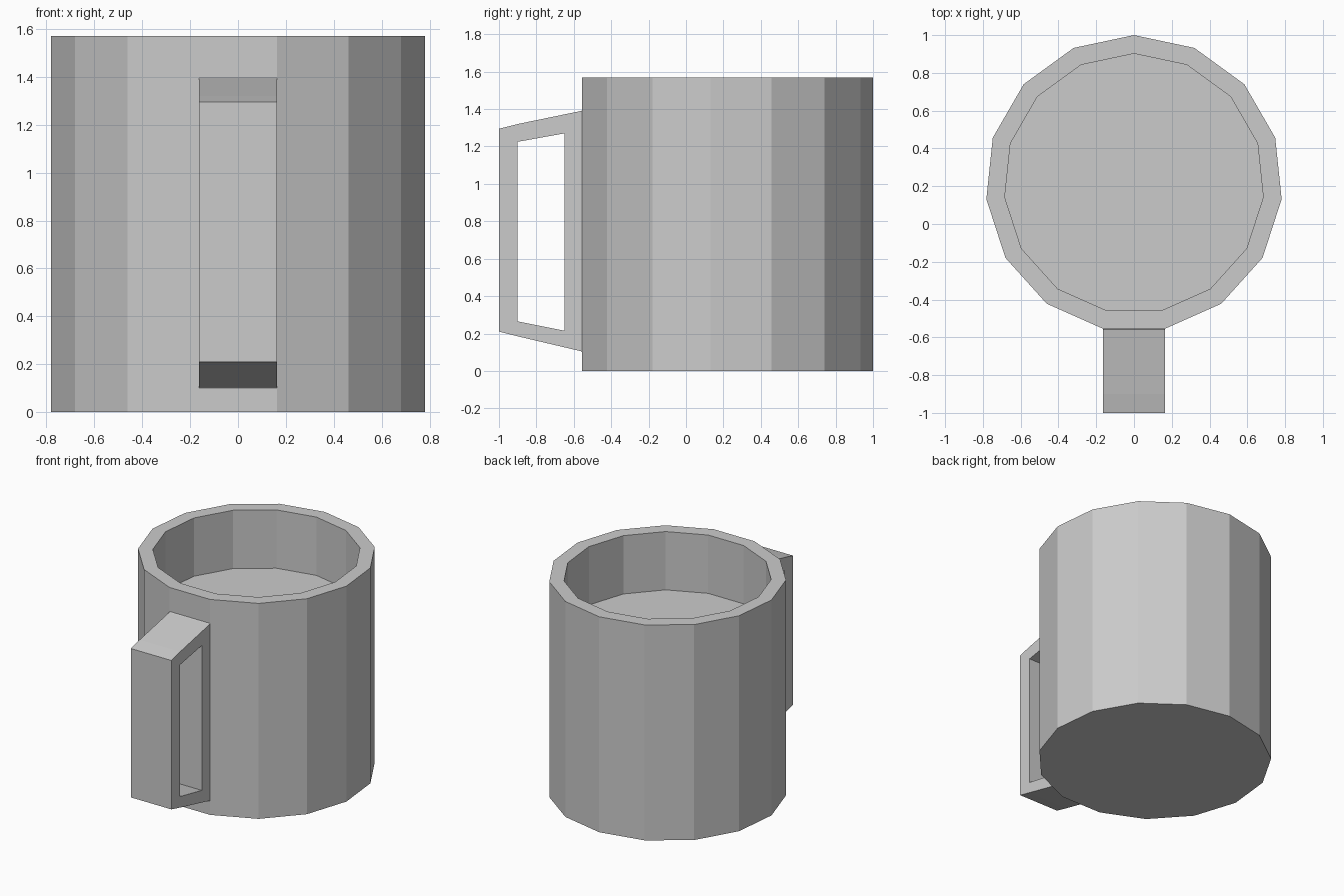
import bpy
import bmesh
from math import sin, cos, tau

SIDES = 15
CENTRE_Y = 0.214
HALF_WIDTH = 0.163

cube = bpy.data.objects.get("Cube")
if cube:
    bpy.data.objects.remove(cube, do_unlink=True)

grey = bpy.data.materials.new("plain grey")
grey.use_nodes = True
colour = (0.6, 0.6, 0.6, 1)
grey.diffuse_color = colour
grey.node_tree.nodes["Principled BSDF"].inputs["Base Color"].default_value = colour


def finish(bm, name):
    bmesh.ops.recalc_face_normals(bm, faces=bm.faces)
    mesh = bpy.data.meshes.new(name)
    bm.to_mesh(mesh)
    bm.free()
    mesh.materials.append(grey)
    obj = bpy.data.objects.new(name, mesh)
    bpy.context.collection.objects.link(obj)
    return obj


def quads_between(bm, a, b):
    for i in range(len(a)):
        j = (i + 1) % len(a)
        bm.faces.new((a[i], a[j], b[j], b[i]))


# Mug body: outer wall, rim, inner wall and raised floor, one corner at the back
bm = bmesh.new()
rings = []
for radius, z in [(0.786, 0), (0.786, 1.57), (0.688, 1.57), (0.688, 1.145)]:
    rings.append([bm.verts.new((radius * sin(tau * i / SIDES),
                                CENTRE_Y + radius * cos(tau * i / SIDES), z))
                  for i in range(SIDES)])
for lower, upper in zip(rings, rings[1:]):
    quads_between(bm, lower, upper)
bm.faces.new(rings[0])
bm.faces.new(rings[-1])
finish(bm, "mug_body")

# Handle: side outline and opening, spanning the width of one wall facet
outer = [(-0.55, 1.4), (-0.56, 1.39), (-0.9, 1.32), (-1, 1.295),
         (-1, 0.21), (-0.9, 0.185), (-0.56, 0.105), (-0.55, 0.095)]
hole = [(-0.65, 1.27), (-0.9, 1.225), (-0.9, 0.265), (-0.65, 0.215)]
bm = bmesh.new()
loops = []
for x in (-HALF_WIDTH, HALF_WIDTH):
    o = [bm.verts.new((x, y, z)) for y, z in outer]
    h = [bm.verts.new((x, y, z)) for y, z in hole]
    loops.append((o, h))
    bm.faces.new((o[1], o[2], h[1], h[0]))        # top bar
    bm.faces.new((*o[2:6], h[2], h[1]))           # grip
    bm.faces.new((o[5], o[6], h[3], h[2]))        # bottom bar
    bm.faces.new((o[6], o[7], o[0], o[1], h[0], h[3]))  # plate on the wall
for left, right in zip(*loops):
    quads_between(bm, left, right)
finish(bm, "handle")
